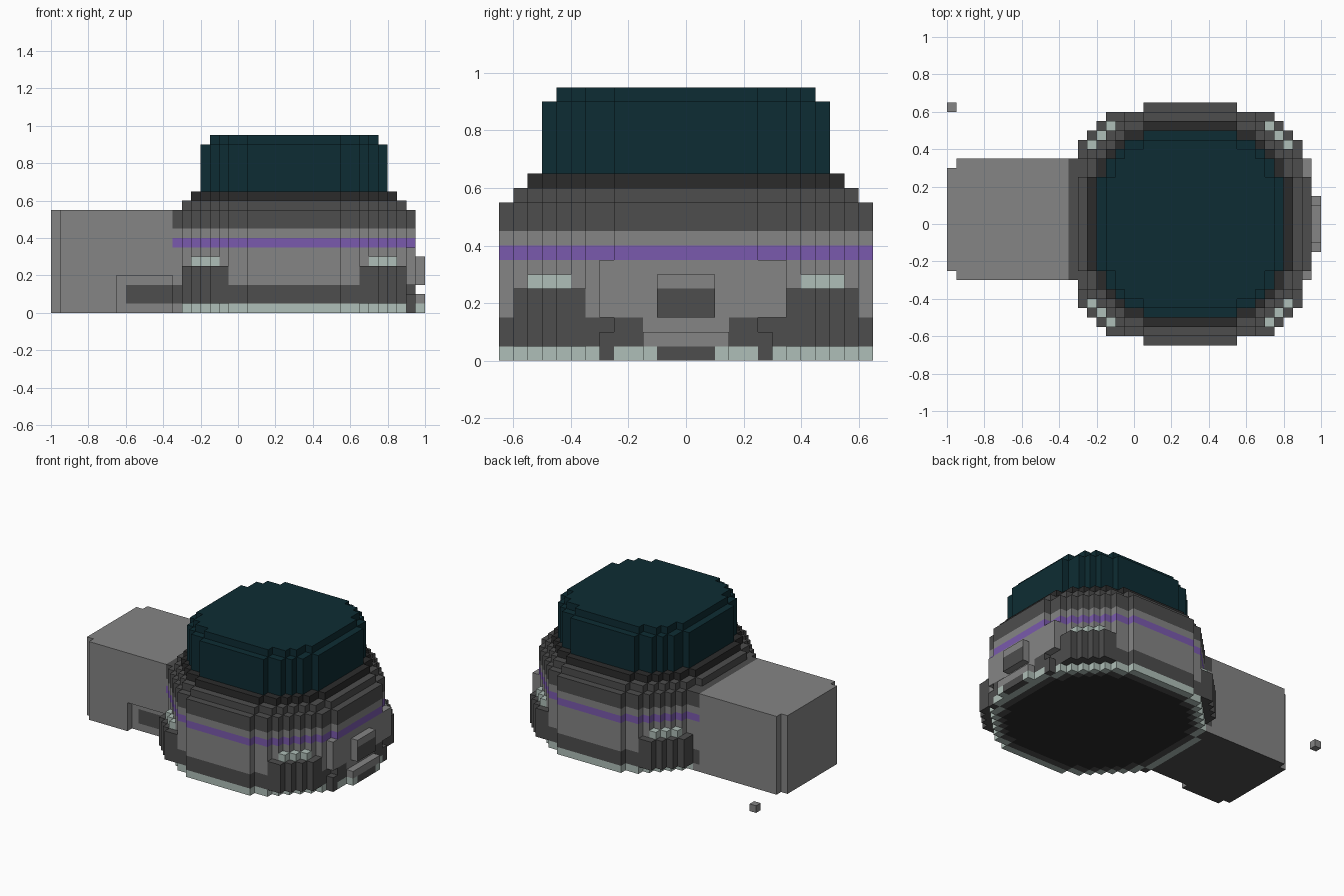
import bpy
import bmesh
from mathutils import Vector

cube = bpy.data.objects.get("Cube")
if cube:
    bpy.data.objects.remove(cube)

U = 0.05                                  # edge of one building block
ORIGIN = Vector((-1, -0.65, 0))
MID_X, MID_Y = 26, 13                     # centre of the tower in blocks


def linear(c):
    c /= 255
    return c / 12.92 if c <= 0.04045 else ((c + 0.055) / 1.055) ** 2.4


def material(name, *rgb):
    m = bpy.data.materials.new(name)
    m.use_nodes = True
    col = [linear(c) for c in rgb] + [1]
    m.diffuse_color = col
    bsdf = next(n for n in m.node_tree.nodes if n.type == "BSDF_PRINCIPLED")
    bsdf.inputs["Base Color"].default_value = col
    bsdf.inputs["Roughness"].default_value = 0.9
    return m


MATS = [material("mid grey", 133, 133, 133), material("dark grey", 77, 77, 77),
        material("charcoal", 43, 43, 43), material("deep teal", 13, 44, 51),
        material("purple", 122, 90, 173), material("pale mint", 175, 191, 184)]
GREY, DARK, CHARCOAL, TEAL, PURPLE, MINT = range(len(MATS))

parts = {}                                # part name -> {cell: colour}
taken = set()                             # every filled cell


def add(name, xs, ys, zs, colour, keep=lambda x, y, z: True):
    """Fill a range of cells; colour is an index or a rule."""
    cells = parts.setdefault(name, {})
    for x in range(*xs):
        for y in range(*ys):
            for z in range(*zs):
                if (x, y, z) not in taken and keep(x, y, z):
                    cells[x, y, z] = colour(x, y, z) if callable(colour) else colour
                    taken.add((x, y, z))


def offsets(x, y):
    """Block distance from the tower axis, mirrored on both sides."""
    return (x - MID_X if x >= MID_X else MID_X - 1 - x,
            y - MID_Y if y >= MID_Y else MID_Y - 1 - y)


def in_octagon(x, y, r):
    i, j = offsets(x, y)
    far, near = max(i, j), min(i, j)
    return far < r and i + j <= r + 4 and not (far == r - 1 and near > 4)


def skirt_colour(x, y, z):
    if in_octagon(x, y, 11):
        return CHARCOAL
    return DARK if in_octagon(x, y, 12) else MINT


# Tower: stacked stepped octagons (name, bottom, top, radius, colour)
BANDS = [("skirt", 0, 1, 13, skirt_colour), ("lower_band", 1, 3, 13, DARK),
         ("wall", 3, 7, 13, GREY), ("stripe", 7, 8, 13, PURPLE),
         ("upper_wall", 8, 9, 13, GREY), ("rim", 9, 11, 13, DARK),
         ("rim_step", 11, 12, 12, DARK), ("dome_collar", 12, 13, 11, CHARCOAL),
         ("dome", 13, 18, 10, TEAL), ("dome_cap", 18, 19, 9, TEAL)]
for name, z0, z1, r, colour in BANDS:
    add(name, (13, 39), (0, 26), (z0, z1), colour,
        lambda x, y, z: in_octagon(x, y, r))
    # joint where the tower meets the annex
    if 0 < z0 < 11:
        add(name, (13, 14), (7, 20), (z0, z1), colour)

# Four corner posts with mint caps
for name, z0, z1, reach, limit, colour in [("posts", 1, 5, 11, 19, DARK),
                                           ("post_caps", 5, 6, 10, 18, MINT)]:
    def on_post(x, y, z):
        i, j = offsets(x, y)
        return 7 <= min(i, j) and max(i, j) <= reach and i + j <= limit
    add(name, (13, 39), (0, 26), (z0, z1), colour, on_post)


# Side annex with a service recess in its front
def annex_keep(x, y, z):
    corner = x == 0 and y in (7, 19)
    recess = y == 7 and 7 <= x <= 12 and z < 4
    return not corner and not recess


def annex_colour(x, y, z):
    return DARK if y == 8 and 8 <= x <= 12 and 1 <= z <= 2 else GREY


add("annex", (0, 14), (7, 20), (0, 11), annex_colour, annex_keep)

# Entrance on the opposite side: backing plate, flanks, doorstep and hatch
add("entrance_plate", (38, 39), (7, 20), (3, 7), GREY)
add("entrance_flanks", (38, 39), (7, 19), (0, 2), DARK)
add("doorstep", (39, 40), (10, 16), (0, 2),
    lambda x, y, z: GREY if z else (DARK if 11 <= y <= 14 else MINT))
add("door_sill", (39, 40), (10, 16), (2, 3), GREY, lambda x, y, z: False)
add("hatch", (39, 40), (11, 15), (3, 6), lambda x, y, z: DARK if z < 5 else GREY)
del parts["door_sill"]
for y in range(10, 16):                   # light wall above the doorstep
    parts["lower_band"][38, y, 2] = GREY

# Loose block on the ground
add("loose_block", (0, 1), (25, 26), (0, 1), GREY)


def build(name, cells):
    """Make one mesh from the outer faces of a part's cells."""
    bm = bmesh.new()
    for cell, colour in cells.items():
        for axis in range(3):
            for side in (0, 1):
                near = list(cell)
                near[axis] += 2 * side - 1
                if tuple(near) in taken:
                    continue
                a, b = (axis + 1) % 3, (axis + 2) % 3
                ring = []
                for da, db in ((0, 0), (1, 0), (1, 1), (0, 1)):
                    p = Vector(cell)
                    p[axis] += side
                    p[a] += da
                    p[b] += db
                    ring.append(bm.verts.new(ORIGIN + p * U))
                face = bm.faces.new(ring if side else ring[::-1])
                underside = name == "annex" and axis == 2 and not side
                face.material_index = DARK if underside else colour
                # dark hatch window sits only on the outer face
                if name == "hatch" and axis != 0:
                    face.material_index = GREY
    bmesh.ops.remove_doubles(bm, verts=bm.verts, dist=U / 100)
    mesh = bpy.data.meshes.new(name)
    bm.to_mesh(mesh)
    bm.free()
    for m in MATS:
        mesh.materials.append(m)
    bpy.context.collection.objects.link(bpy.data.objects.new(name, mesh))


for part, filled in parts.items():
    build(part, filled)
